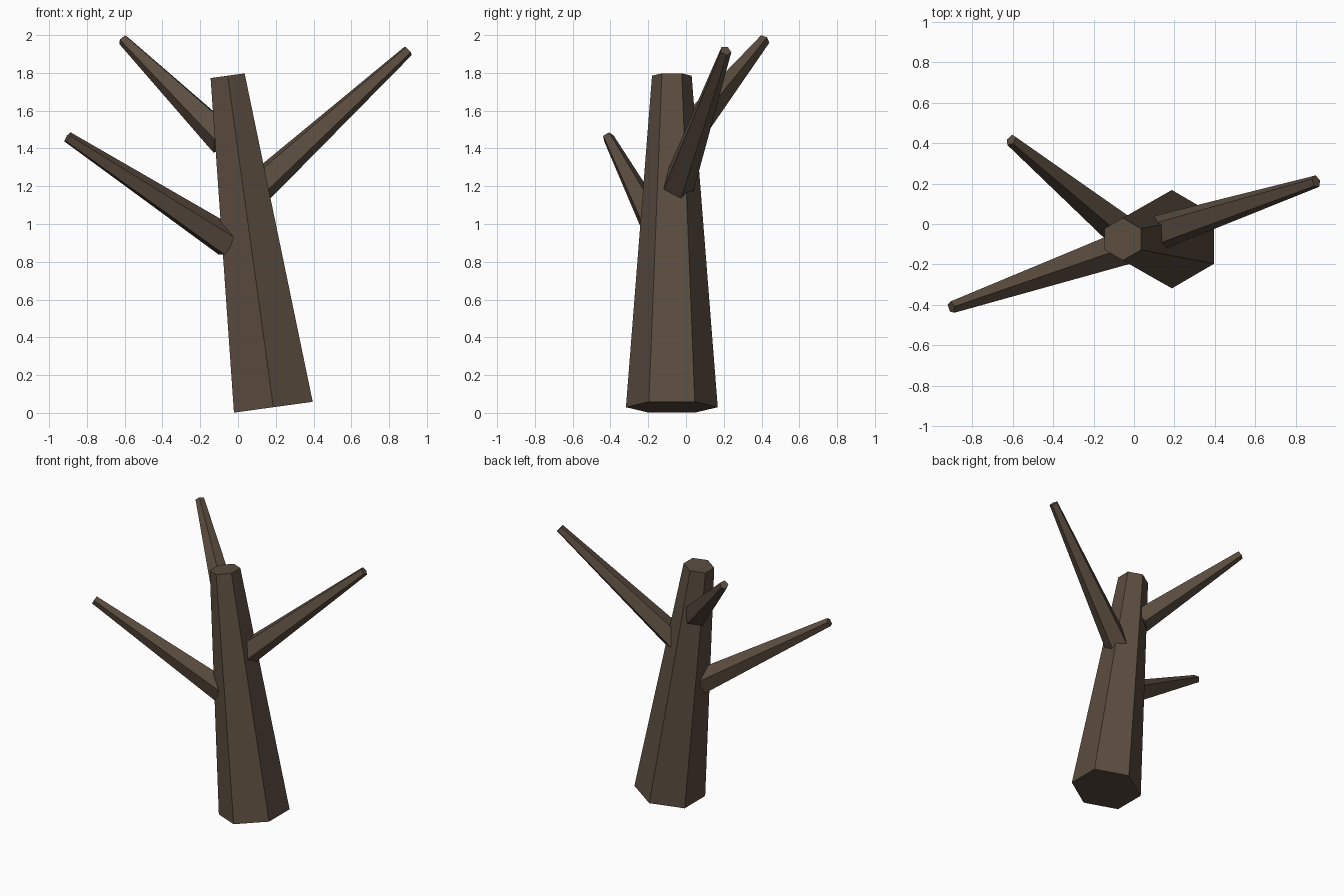
import bpy
import bmesh
from mathutils import Vector, Matrix

cube = bpy.data.objects.get("Cube")
if cube:
    bpy.data.objects.remove(cube, do_unlink=True)

# One bark colour
bark = bpy.data.materials.new("dark_brown_bark")
bark.use_nodes = True
colour = (0.105, 0.073, 0.05, 1.0)
bark.diffuse_color = colour
shader = bark.node_tree.nodes["Principled BSDF"]
shader.inputs["Base Color"].default_value = colour
shader.inputs["Roughness"].default_value = 0.9


def limb(name, start, end, r_start, r_end, sides):
    """Tapered, flat-sided limb between two points, first corner towards +y."""
    start, end = Vector(start), Vector(end)
    axis = end - start
    turn = Vector((0, 0, 1)).rotation_difference(axis).to_matrix().to_4x4()
    # Cone corners begin on +y after this quarter turn
    corner = Matrix.Rotation(1.5708, 4, 'Z')
    bm = bmesh.new()
    bmesh.ops.create_cone(bm, cap_ends=True, segments=sides, radius1=r_start,
                          radius2=r_end, depth=axis.length)
    # Bring one corner exactly onto local +y
    first = max(bm.verts, key=lambda v: (round(v.co.x, 4), v.co.z))
    align = Matrix.Rotation(-first.co.to_2d().angle_signed(Vector((1, 0)), 0), 4, 'Z')
    bm.transform(Matrix.Translation((start + end) / 2) @ turn @ corner @ align)
    mesh = bpy.data.meshes.new(name)
    bm.to_mesh(mesh)
    bm.free()
    mesh.materials.append(bark)
    obj = bpy.data.objects.new(name, mesh)
    bpy.context.collection.objects.link(obj)
    return obj


# Leaning six-sided trunk
limb("trunk", (0.187, -0.075, 0.03), (-0.055, -0.075, 1.785), 0.243, 0.105, 6)

# Five-sided bare branches: base centre and tip centre
branches = {
    "left_branch": ((0.105, -0.048, 1.192), (0.90, 0.21, 1.917)),
    "right_branch": ((-0.05, -0.117, 0.90), (-0.902, -0.412, 1.459)),
    "back_branch": ((-0.07, -0.02, 1.445), (-0.607, 0.415, 1.975)),
}
for name, (base, tip) in branches.items():
    limb(name, base, tip, 0.09, 0.031, 5)
